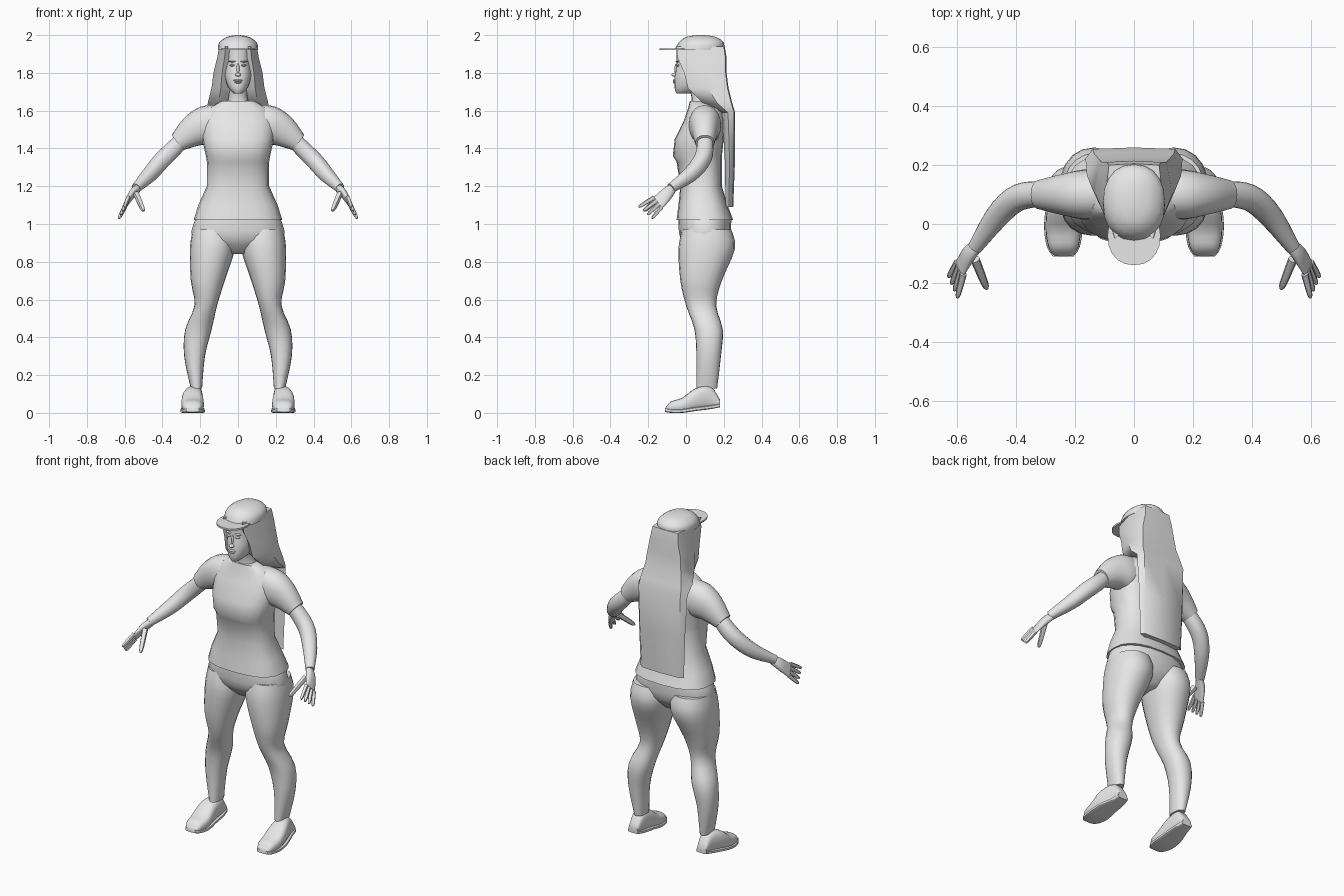
import bpy, bmesh, math
from mathutils import Vector, Matrix

RIGHT, BACK, UP = Vector((1, 0, 0)), Vector((0, 1, 0)), Vector((0, 0, 1))

cube = bpy.data.objects.get("Cube")
if cube:
    bpy.data.objects.remove(cube)

grey = bpy.data.materials.new("plain_grey")
grey.use_nodes = True
grey.diffuse_color = (.8, .8, .8, 1)
grey.node_tree.nodes["Principled BSDF"].inputs["Base Color"].default_value = grey.diffuse_color


def finish(name, bm):
    """Shade smoothly except at sharp edges, then link the part as an object."""
    bmesh.ops.recalc_face_normals(bm, faces=bm.faces)
    for face in bm.faces:
        face.smooth = True
    for edge in bm.edges:
        edge.smooth = edge.calc_face_angle(0) < math.radians(45)
    mesh = bpy.data.meshes.new(name)
    bm.to_mesh(mesh)
    bm.free()
    mesh.materials.append(grey)
    part = bpy.data.objects.new(name, mesh)
    bpy.context.collection.objects.link(part)
    return part


def skin(name, rings):
    """Bridge a list of point rings and cap both ends."""
    bm = bmesh.new()
    loops = [[bm.verts.new(point) for point in points] for points in rings]
    count = len(loops[0])
    for low, high in zip(loops, loops[1:]):
        for i in range(count):
            j = (i + 1) % count
            bm.faces.new((low[i], low[j], high[j], high[i]))
    bm.faces.new(loops[0])
    bm.faces.new(loops[-1])
    return finish(name, bm)


def spline(stations, steps):
    """Fill in between the stations with a smooth curve through them."""
    keys = [Vector(station) for station in stations]
    filled = []
    for i in range(len(keys) - 1):
        start, end = keys[i], keys[i + 1]
        leave = (end - keys[max(i - 1, 0)]) / 2
        arrive = (keys[min(i + 2, len(keys) - 1)] - start) / 2
        for step in range(steps):
            t = step / steps
            ease = t * t * (3 - 2 * t)
            filled.append(start.lerp(end, ease) + leave * (t * (1 - t) ** 2)
                          - arrive * (t * t * (1 - t)))
    return filled + [keys[-1]]


def bend(value, exponent):
    return math.copysign(abs(value) ** exponent, value)


def loft(name, stations, wide=None, deep=None, square=2.2, steps=3, sides=20):
    """Rounded body through stations (x, y, z, half width, half depth).
    Without given axes the sections stand across the path, as on a limb."""
    path = spline(stations, steps)
    centres = [Vector(station[:3]) for station in path]
    rings = []
    for i, centre in enumerate(centres):
        u, v = wide, deep
        if u is None:
            ahead = centres[min(i + 1, len(centres) - 1)] - centres[max(i - 1, 0)]
            u = ahead.cross(UP).normalized()
            v = u.cross(ahead).normalized()
        points = []
        for k in range(sides):
            angle = math.tau * k / sides
            points.append(centre
                          + u * path[i][3] * bend(math.cos(angle), 2 / square)
                          + v * path[i][4] * bend(math.sin(angle), 2 / square))
        rings.append(points)
    return skin(name, rings)


def upright(name, profile, **options):
    """Centred body from levels (height, middle y, half width, half depth)."""
    stations = [(0, y, z, width, depth) for z, y, width, depth in profile]
    return loft(name, stations, wide=RIGHT, deep=BACK, **options)


def ball(name, centre, size):
    bm = bmesh.new()
    placing = Matrix.Translation(centre) @ Matrix.Diagonal((*size, 1))
    bmesh.ops.create_uvsphere(bm, u_segments=12, v_segments=8, radius=1, matrix=placing)
    return finish(name, bm)


# Clothes on the trunk
upright("shirt", [
    (1.02, .1, .235, .15), (1.1, .09, .21, .13), (1.2, .08, .165, .11),
    (1.33, .07, .165, .12), (1.36, .06, .17, .13), (1.45, .07, .19, .13),
    (1.55, .1, .2, .11), (1.61, .1, .16, .09), (1.65, .08, .09, .06)],
    square=2.6, steps=1)
upright("trouser_seat", [
    (1.04, .1, .22, .14), (.92, .1, .24, .13), (.84, .1, .06, .06)])

# Neck and head
upright("neck", [(1.6, .09, .07, .07), (1.67, .08, .05, .05), (1.76, .06, .05, .06)])
upright("head", [
    (1.69, -.01, .02, .04), (1.72, .01, .05, .07), (1.78, .03, .07, .09),
    (1.85, .05, .07, .1), (1.93, .05, .07, .1)])

# Face features
ball("nose_tip", (0, -.06, 1.79), (.015, .017, .01))
ball("nose_bridge", (0, -.05, 1.82), (.008, .012, .03))
ball("upper_lip", (0, -.06, 1.76), (.024, .01, .006))
ball("lower_lip", (0, -.06, 1.75), (.02, .01, .006))

# Cap and brim
upright("cap", [
    (1.92, .07, .106, .13), (1.96, .08, .1, .12), (1.99, .08, .06, .08), (2, .08, .01, .02)])
upright("brim", [(1.92, -.04, .09, .1), (1.93, -.04, .09, .1)], steps=1)


def hair_section(height, width, front, back):
    """Section with a hollow front, so that the hair frames the face."""
    depth = back - front
    half = [(.65 * width, front), (width, front + depth / 2), (.85 * width, back)]
    far_half = [(-x, y) for x, y in reversed(half)]
    outline = half + [(0, back + .005)] + far_half + [(0, front + depth / 4)]
    return [(x, y, height) for x, y in outline]


# Long hair, round the head above and flat behind the back below
skin("long_hair", [hair_section(*level) for level in [
    (1.94, .1, -.05, .2), (1.88, .11, -.045, .21), (1.8, .13, -.01, .21),
    (1.72, .14, .01, .22), (1.64, .16, .09, .24), (1.59, .165, .19, .255),
    (1.35, .155, .205, .255), (1.09, .145, .21, .245)]])

shoe = [
    (.24, -.11, .015, .03, .01), (.24, -.08, .03, .05, .03), (.24, -.02, .04, .06, .04),
    (.24, .05, .07, .055, .06), (.23, .13, .08, .04, .06), (.23, .18, .05, .03, .02)]
first_knuckle, last_knuckle = Vector((.58, -.17, 1.14)), Vector((.6, -.13, 1.09))
first_tip, last_tip = Vector((.6, -.25, 1.09)), Vector((.63, -.18, 1.03))
across = (last_knuckle - first_knuckle).normalized()


def finger(name, root, tip, radius):
    path = [(root, radius), (root.lerp(tip, .8), radius * .8), (tip, radius * .4)]
    return loft(name, [(*place, size, size) for place, size in path], sides=8)


def build_side(side):
    """Leg, foot, arm, hand and eye of the left half."""
    parts = []
    parts.append(loft(side + "_trouser_leg", [
        (.13, .11, .97, .11, .13), (.135, .11, .87, .12, .15), (.16, .08, .7, .09, .11),
        (.17, .08, .57, .06, .08), (.21, .12, .44, .07, .075), (.23, .12, .3, .055, .065),
        (.22, .11, .13, .03, .055)], wide=RIGHT, deep=BACK))
    parts.append(loft(side + "_shoe", shoe, wide=RIGHT, deep=UP, square=2.7))
    sole = [(x, y, z - height + .01, width + .005, .01) for x, y, z, width, height in shoe]
    parts.append(loft(side + "_sole", sole, wide=RIGHT, deep=UP, square=5))

    parts.append(loft(side + "_sleeve", [
        (.1, .1, 1.53, .08, .1), (.17, .1, 1.52, .085, .105),
        (.24, .1, 1.49, .07, .085), (.32, .1, 1.43, .05, .05)]))
    parts.append(loft(side + "_arm", [
        (.27, .1, 1.47, .04, .04), (.35, .1, 1.39, .045, .045), (.41, .08, 1.33, .045, .045),
        (.47, .02, 1.26, .04, .04), (.54, -.08, 1.19, .025, .025)]))

    # Hand, with the fingers fanned between the first and the last
    down = (last_tip - last_knuckle).normalized()
    parts.append(loft(side + "_palm", [
        (.53, -.07, 1.19, .025, .02), (.56, -.1, 1.16, .035, .02),
        (.59, -.15, 1.11, .04, .01)], wide=across, deep=across.cross(down).normalized()))
    for i, name in enumerate(("index", "middle", "ring", "little")):
        parts.append(finger(f"{side}_{name}_finger", first_knuckle.lerp(last_knuckle, i / 3),
                            first_tip.lerp(last_tip, i / 3), .012))
    parts.append(finger(side + "_thumb", Vector((.54, -.12, 1.16)),
                        Vector((.5, -.22, 1.07)), .016))

    parts.append(ball(side + "_eye", (.03, -.045, 1.84), (.014, .01, .006)))
    parts.append(ball(side + "_brow", (.03, -.045, 1.86), (.02, .01, .004)))
    return parts


# The left half, then its mirrored twin
build_side("left")
for part in build_side("right"):
    part.data.transform(Matrix.Scale(-1, 4, RIGHT))
    part.data.flip_normals()
